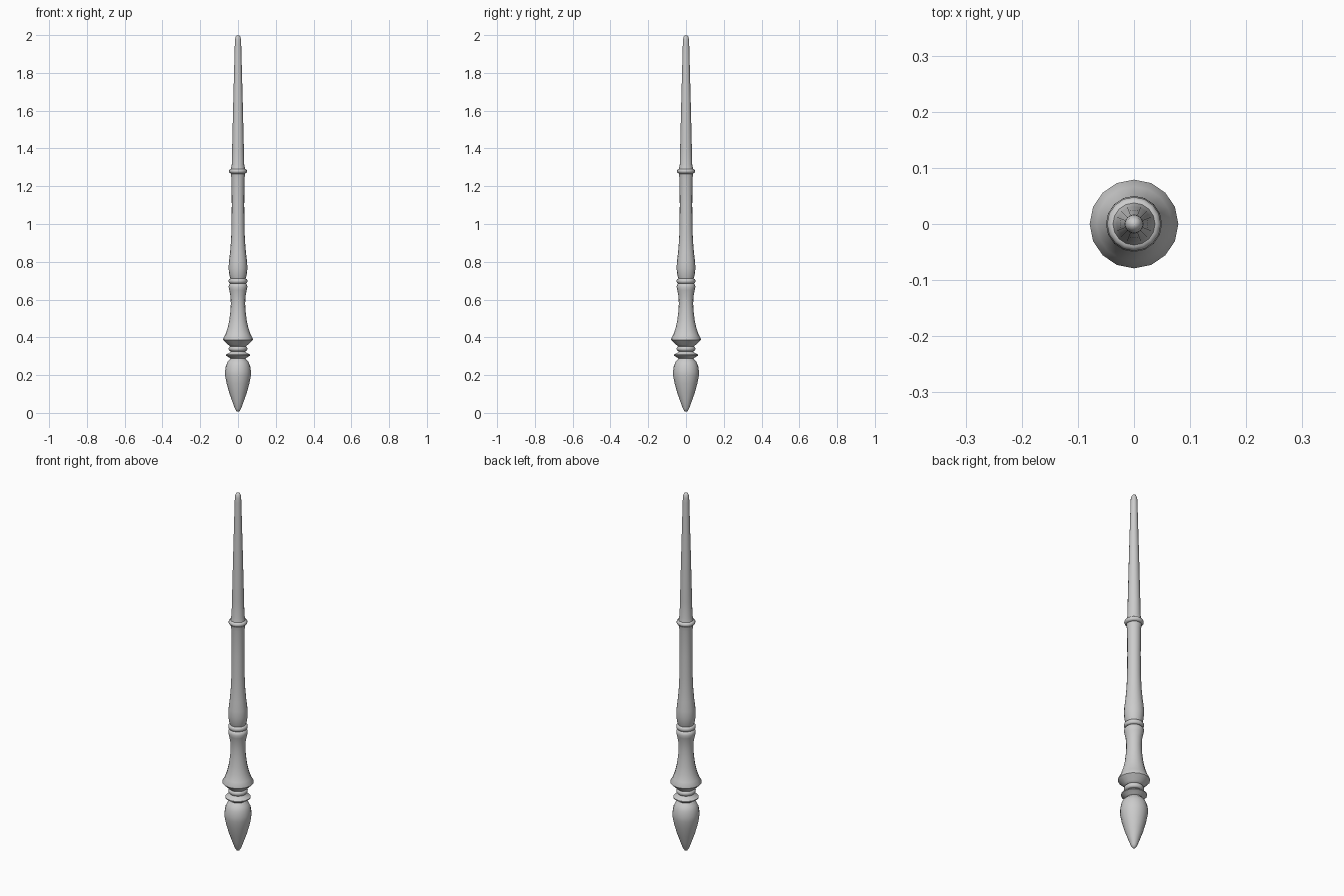
import bpy, bmesh, math

if "Cube" in bpy.data.objects:
    bpy.data.objects.remove(bpy.data.objects["Cube"])

SIDES = 16


def lathe(name, profile):
    """Spin (radius, height) points around z; radius 0 closes to a pole."""
    bm = bmesh.new()
    rings = []
    for r, z in profile:
        if r == 0:
            rings.append([bm.verts.new((0, 0, z))] * SIDES)
        else:
            rings.append([bm.verts.new((r * math.cos(2 * math.pi * i / SIDES),
                                        r * math.sin(2 * math.pi * i / SIDES), z))
                          for i in range(SIDES)])
    for a, b in zip(rings, rings[1:]):
        for i in range(SIDES):
            j = (i + 1) % SIDES
            quad = list(dict.fromkeys((a[i], a[j], b[j], b[i])))
            bm.faces.new(quad)
    bmesh.ops.recalc_face_normals(bm, faces=bm.faces)
    mesh = bpy.data.meshes.new(name)
    bm.to_mesh(mesh)
    bm.free()
    ob = bpy.data.objects.new(name, mesh)
    bpy.context.collection.objects.link(ob)
    bpy.ops.object.select_all(action='DESELECT')
    ob.select_set(True)
    bpy.context.view_layer.objects.active = ob
    bpy.ops.object.shade_smooth_by_angle(angle=math.radians(40))
    return ob


def bead(name, z, radius, half, inner):
    """Rounded collar ring around the shaft."""
    pts = [(0, z - half)]
    for k in range(7):
        t = math.pi * (k / 6 - 0.5)
        pts.append((inner + (radius - inner) * math.cos(t), z + half * math.sin(t)))
    lathe(name, pts + [(0, z + half)])


# Teardrop pommel
lathe("pommel", [(0, 0.006), (0.008, 0.009), (0.016, 0.022), (0.03, 0.06),
                 (0.046, 0.105), (0.06, 0.155), (0.068, 0.195), (0.069, 0.218),
                 (0.064, 0.25), (0.054, 0.272), (0.042, 0.283), (0.037, 0.29), (0, 0.29)])

# Sharp disc and collar under the grip
lathe("pommel_disc", [(0, 0.283), (0.037, 0.285), (0.045, 0.292), (0.064, 0.303),
                      (0.064, 0.308), (0.045, 0.319), (0.037, 0.328), (0, 0.328)])
bead("pommel_collar", 0.34, 0.05, 0.014, 0.038)

# Flared grip
lathe("grip", [(0, 0.345), (0.04, 0.35), (0.053, 0.362), (0.079, 0.387), (0.079, 0.393),
               (0.067, 0.415), (0.055, 0.45), (0.046, 0.49), (0.04, 0.54),
               (0.038, 0.58), (0.04, 0.62), (0.046, 0.65), (0.05, 0.667),
               (0.047, 0.678), (0.04, 0.685), (0, 0.69)])
bead("grip_ring", 0.698, 0.05, 0.013, 0.04)

# Lower shaft with swollen base
lathe("lower_shaft", [(0, 0.705), (0.04, 0.71), (0.046, 0.73), (0.05, 0.765),
                      (0.048, 0.8), (0.042, 0.85), (0.037, 0.91), (0.034, 0.98),
                      (0.033, 1.1), (0.034, 1.24), (0.038, 1.266), (0, 1.27)])
bead("shaft_ring", 1.28, 0.048, 0.012, 0.037)

# Tapered upper shaft with rounded tip
lathe("upper_shaft", [(0, 1.28), (0.038, 1.289), (0.033, 1.315), (0.031, 1.4),
                      (0.025, 1.65), (0.017, 1.95), (0.016, 1.975), (0.013, 1.99),
                      (0.007, 1.998), (0, 2.0)])
